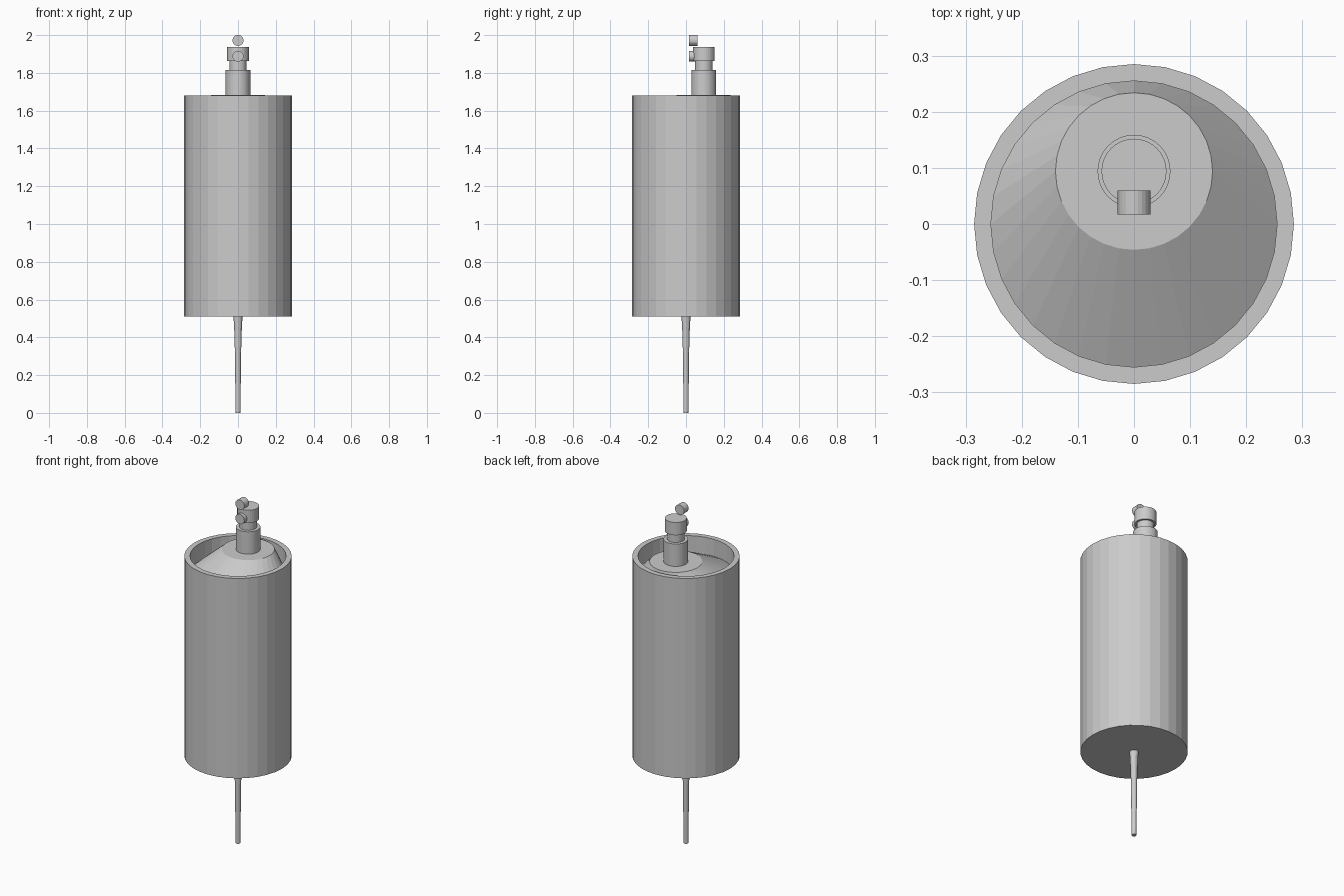
import bpy, bmesh
from math import pi, sin, cos
from mathutils import Matrix

if "Cube" in bpy.data.objects:
    bpy.data.objects.remove(bpy.data.objects["Cube"])

NECK_Y = 0.094


def lathe(name, rings, sides, matrix=Matrix()):
    """Closed solid from rings of (radius, height, y offset)."""
    bm = bmesh.new()
    loops = [[bm.verts.new((r * cos(2 * pi * i / sides), oy + r * sin(2 * pi * i / sides), z))
              for i in range(sides)] for r, z, oy in rings]
    for a, b in zip(loops, loops[1:]):
        for i in range(sides):
            j = (i + 1) % sides
            bm.faces.new((a[i], a[j], b[j], b[i]))
    bm.faces.new(loops[0][::-1])
    bm.faces.new(loops[-1])
    bm.transform(matrix)
    bmesh.ops.recalc_face_normals(bm, faces=bm.faces)
    mesh = bpy.data.meshes.new(name)
    bm.to_mesh(mesh)
    bm.free()
    obj = bpy.data.objects.new(name, mesh)
    bpy.context.collection.objects.link(obj)
    return obj


# Body with raised rim and an off-centre sloping shoulder in the recess
lathe("body", [(0.285, 0.51, 0), (0.285, 1.68, 0), (0.255, 1.68, 0),
               (0.255, 1.58, 0), (0.14, 1.684, NECK_Y)], 32)

# Tapered spike under the body
lathe("spike", [(0.013, 0, 0), (0.015, 0.2, 0), (0.018, 0.4, 0), (0.024, 0.515, 0)], 16)

# Neck, stem and cap
for name, r, z0, z1 in (("neck", 0.065, 1.68, 1.815),
                        ("stem", 0.046, 1.81, 1.87),
                        ("cap", 0.058, 1.863, 1.938)):
    lathe(name, [(r, z0, NECK_Y), (r, z1, NECK_Y)], 32)

# Two small round studs facing the front
for name, z, y1 in (("lower_stud", 1.888, 0.06), ("upper_stud", 1.972, 0.06)):
    m = Matrix.Translation((0, 0, z)) @ Matrix.Rotation(-pi / 2, 4, 'X')
    lathe(name, [(0.029, 0.017, 0), (0.029, y1, 0)], 24, m)
